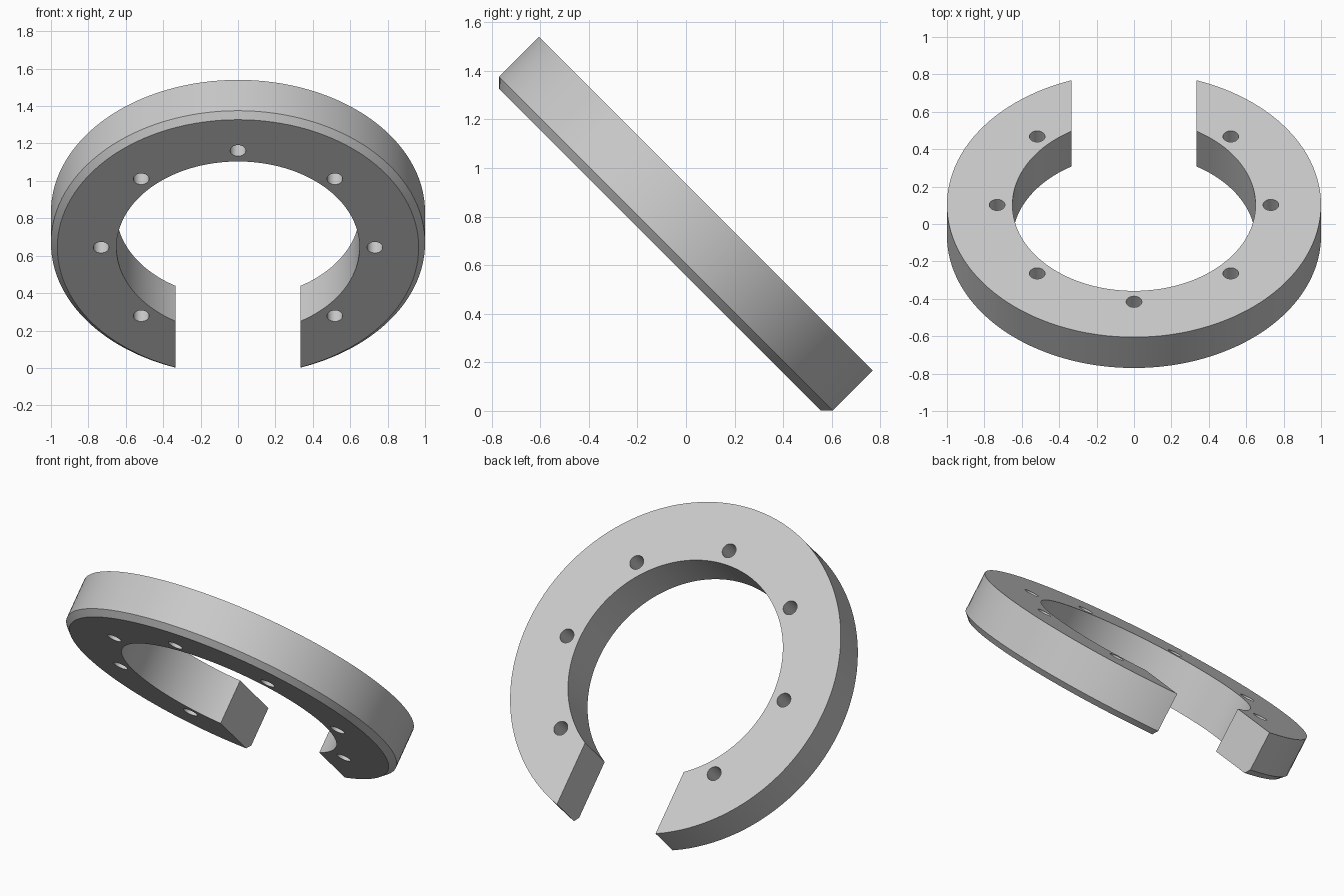
import bpy
import bmesh
from math import cos, sin, pi, radians
from mathutils import Matrix

if "Cube" in bpy.data.objects:
    bpy.data.objects.remove(bpy.data.objects["Cube"], do_unlink=True)

OUTER, INNER, THICK, CHAMFER = 1.0, 0.65, 0.267, 0.034
GAP, BOLT_CIRCLE, HOLE = 0.333, 0.732, 0.042
SEGMENTS = 128


def make_object(name, bm):
    bmesh.ops.recalc_face_normals(bm, faces=bm.faces)
    mesh = bpy.data.meshes.new(name)
    bm.to_mesh(mesh)
    bm.free()
    obj = bpy.data.objects.new(name, mesh)
    bpy.context.collection.objects.link(obj)
    return obj


def cut(target, cutter):
    cutter.hide_render = True
    mod = target.modifiers.new(cutter.name, 'BOOLEAN')
    mod.operation = 'DIFFERENCE'
    mod.solver = 'EXACT'
    mod.object = cutter
    bpy.ops.object.modifier_apply(modifier=mod.name)
    bpy.data.objects.remove(cutter, do_unlink=True)


# Ring body: lathed section, chamfered on one outer edge
bm = bmesh.new()
section = [(INNER, 0), (OUTER, 0), (OUTER, THICK - CHAMFER),
           (OUTER - CHAMFER, THICK), (INNER, THICK)]
rings = []
for i in range(SEGMENTS):
    a = 2 * pi * i / SEGMENTS
    rings.append([bm.verts.new((r * cos(a), r * sin(a), z)) for r, z in section])
for i, ring in enumerate(rings):
    after = rings[(i + 1) % SEGMENTS]
    for j in range(len(section)):
        k = (j + 1) % len(section)
        bm.faces.new((ring[j], after[j], after[k], ring[k]))
ring = make_object("split_ring", bm)
bpy.context.view_layer.objects.active = ring
ring.select_set(True)

# Parallel-sided gap
bm = bmesh.new()
bmesh.ops.create_cube(bm, size=1, matrix=Matrix.Translation((0, -1, THICK / 2))
                      @ Matrix.Diagonal((2 * GAP, 2, 1, 1)))
cut(ring, make_object("gap_cutter", bm))

# Seven through holes, none in the gap
bm = bmesh.new()
for i in range(-1, 6):
    a = i * pi / 4
    bmesh.ops.create_cone(bm, cap_ends=True, segments=32, radius1=HOLE,
                          radius2=HOLE, depth=1, matrix=Matrix.Translation(
                              (BOLT_CIRCLE * cos(a), BOLT_CIRCLE * sin(a), THICK / 2)))
cut(ring, make_object("hole_cutter", bm))

# Tilted pose
ring.data.transform(Matrix.Translation((0, 0.102, 0.833))
                    @ Matrix.Rotation(radians(135), 4, 'X'))

# Plain grey material
grey = bpy.data.materials.new("light_grey")
grey.use_nodes = True
colour = (0.59, 0.59, 0.59, 1)
grey.diffuse_color = colour
grey.node_tree.nodes["Principled BSDF"].inputs["Base Color"].default_value = colour
ring.data.materials.clear()
ring.data.materials.append(grey)
bpy.ops.object.shade_smooth_by_angle(angle=radians(30))
